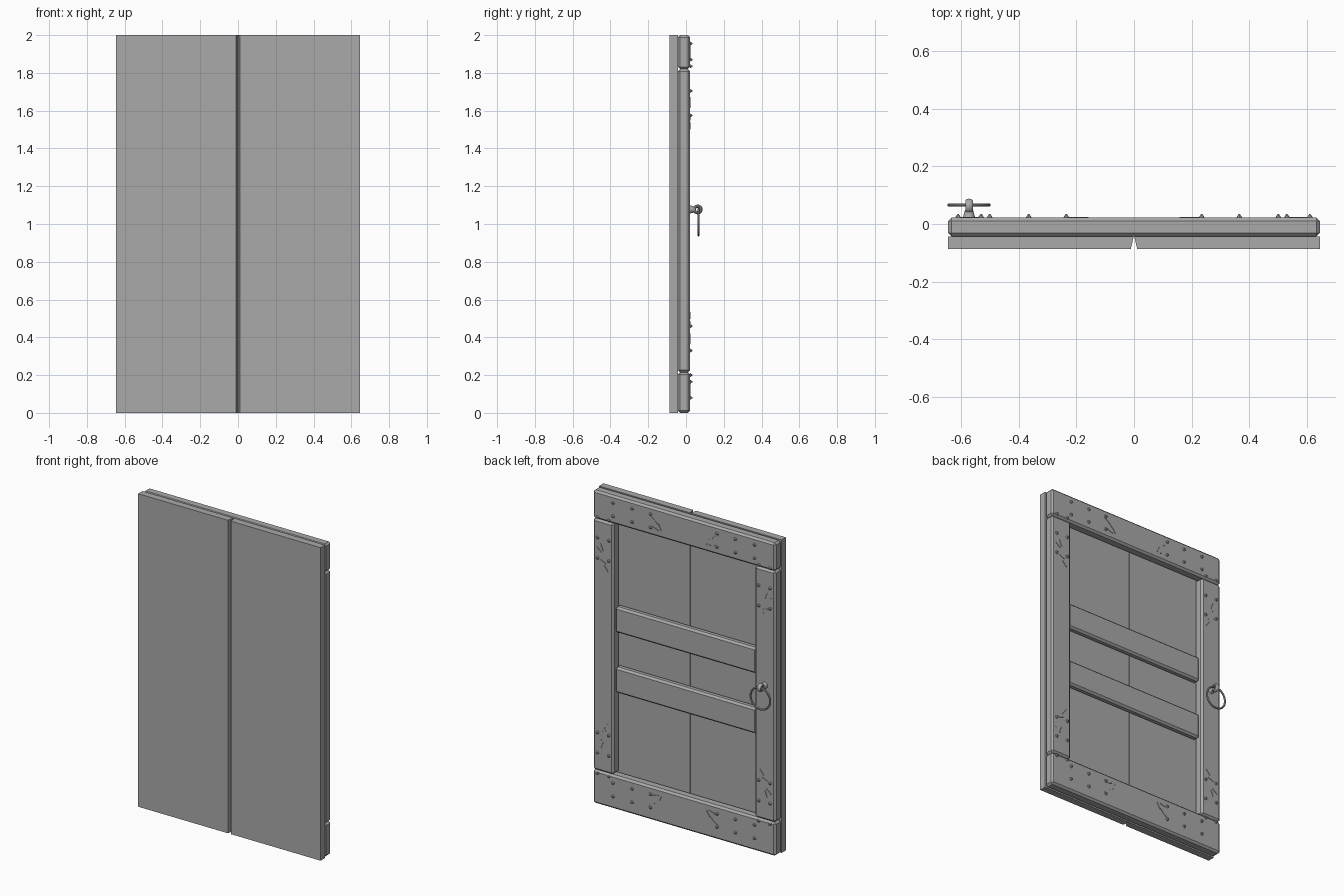
import bpy, bmesh, math
from mathutils import Vector, Matrix

if "Cube" in bpy.data.objects:
    bpy.data.objects.remove(bpy.data.objects["Cube"], do_unlink=True)

grey = bpy.data.materials.new("plain_grey")
grey.use_nodes = True
GREY = (0.4, 0.4, 0.4, 1)
grey.diffuse_color = GREY
grey.node_tree.nodes["Principled BSDF"].inputs["Base Color"].default_value = GREY

HALF_W = 0.645          # half width of the door
FACE = 0.022            # rear face of the frame
SEAT = -0.043           # plane where frame meets boards
FRONT = -0.087          # front of the boards
LOW, HIGH = 0.215, 1.82  # rail edges
MID = (LOW + HIGH) / 2


def finish(name, bm):
    bmesh.ops.recalc_face_normals(bm, faces=bm.faces)
    mesh = bpy.data.meshes.new(name)
    bm.to_mesh(mesh)
    bm.free()
    obj = bpy.data.objects.new(name, mesh)
    bpy.context.collection.objects.link(obj)
    mesh.materials.append(grey)
    return obj


def add_box(bm, lo, hi, turn=0):
    lo, hi = Vector(lo), Vector(hi)
    matrix = (Matrix.Translation((lo + hi) / 2) @ Matrix.Rotation(turn, 4, "Y")
              @ Matrix.Diagonal((*(hi - lo), 1)))
    bmesh.ops.create_cube(bm, size=1, matrix=matrix)


def beam(name, lo, hi, chamfer=0.012):
    bm = bmesh.new()
    add_box(bm, lo, hi)
    bmesh.ops.bevel(bm, geom=bm.edges[:], offset=chamfer, segments=1, affect="EDGES")
    return finish(name, bm)


def smooth(obj):
    bpy.ops.object.select_all(action="DESELECT")
    obj.select_set(True)
    bpy.context.view_layer.objects.active = obj
    bpy.ops.object.shade_smooth_by_angle()


# Two front boards, meeting in a V groove
for side, name in ((1, "left_board"), (-1, "right_board")):
    bm = bmesh.new()
    outline = [(0.011, FRONT), (HALF_W, FRONT), (HALF_W, SEAT), (0.001, SEAT)]
    face = bm.faces.new([bm.verts.new((side * x, y, 0)) for x, y in outline])
    top = bmesh.ops.extrude_face_region(bm, geom=[face])["geom"]
    bmesh.ops.translate(bm, vec=(0, 0, 2),
                        verts=[v for v in top if isinstance(v, bmesh.types.BMVert)])
    finish(name, bm)

# Chamfered frame: full-width rails with stiles between them
beam("top_rail", (-HALF_W, SEAT, HIGH), (HALF_W, FACE, 2))
beam("bottom_rail", (-HALF_W, SEAT, 0), (HALF_W, FACE, LOW))
beam("left_stile", (0.5, SEAT, LOW), (HALF_W, FACE, HIGH))
beam("right_stile", (-HALF_W, SEAT, LOW), (-0.5, FACE, HIGH))

# Cross bars set slightly below the frame
beam("upper_bar", (-0.5, SEAT, 1.12), (0.5, 0.004, 1.285))
beam("lower_bar", (-0.5, SEAT, 0.735), (0.5, 0.004, 0.9))

# Pointed studs and raised scratches, repeated at the four corners
studs = [(x, z) for x in (0.235, 0.365, 0.5) for z in (1.87, 1.955)]
studs += [(x, z) for x in (0.53, 0.61) for z in (1.575, 1.705, 1.835)]
scratches = [(0.225, 1.935, 0.6), (0.19, 1.905, 0.75), (0.2, 1.87, 0.3),
             (0.17, 1.885, 1.1), (0.55, 1.52, 0.9), (0.57, 1.56, 0.4),
             (0.6, 1.63, 0.7), (0.58, 1.65, 1.2)]
stud_bm, scratch_bm = bmesh.new(), bmesh.new()
for sx in (1, -1):
    for sz in (1, -1):
        for x, z in studs:
            place = Matrix.Translation((sx * x, FACE + 0.006, MID + sz * (z - MID)))
            bmesh.ops.create_cone(stud_bm, cap_ends=True, segments=8, radius1=0.011,
                                  radius2=0.002, depth=0.014,
                                  matrix=place @ Matrix.Rotation(-math.pi / 2, 4, "X"))
        for x, z, turn in scratches:
            c = Vector((sx * x, FACE, MID + sz * (z - MID)))
            half = Vector((0.022, 0.003, 0.003))
            add_box(scratch_bm, c - half, c + half, -sx * sz * turn)
finish("studs", stud_bm)
finish("scratches", scratch_bm)

# Ring handle: shank, eye and hanging ring
HX, HZ = -0.572, 1.077
bm = bmesh.new()
bmesh.ops.create_cone(bm, cap_ends=True, segments=16, radius1=0.022, radius2=0.014,
                      depth=0.03, matrix=Matrix.Translation((HX, FACE + 0.012, HZ))
                      @ Matrix.Rotation(-math.pi / 2, 4, "X"))
smooth(finish("handle_shank", bm))

bpy.ops.mesh.primitive_torus_add(major_radius=0.0175, minor_radius=0.0085,
                                 major_segments=24, minor_segments=10,
                                 location=(HX, 0.062, HZ), rotation=(0, math.pi / 2, 0))
eye = bpy.context.object
eye.name = "handle_eye"
eye.scale.z = 1.6

bpy.ops.mesh.primitive_torus_add(major_radius=0.069, minor_radius=0.006,
                                 major_segments=40, minor_segments=10,
                                 location=(HX, 0.066, 1.009), rotation=(math.pi / 2, 0, 0))
ring = bpy.context.object
ring.name = "handle_ring"
for part in (eye, ring):
    part.data.materials.append(grey)
    smooth(part)
